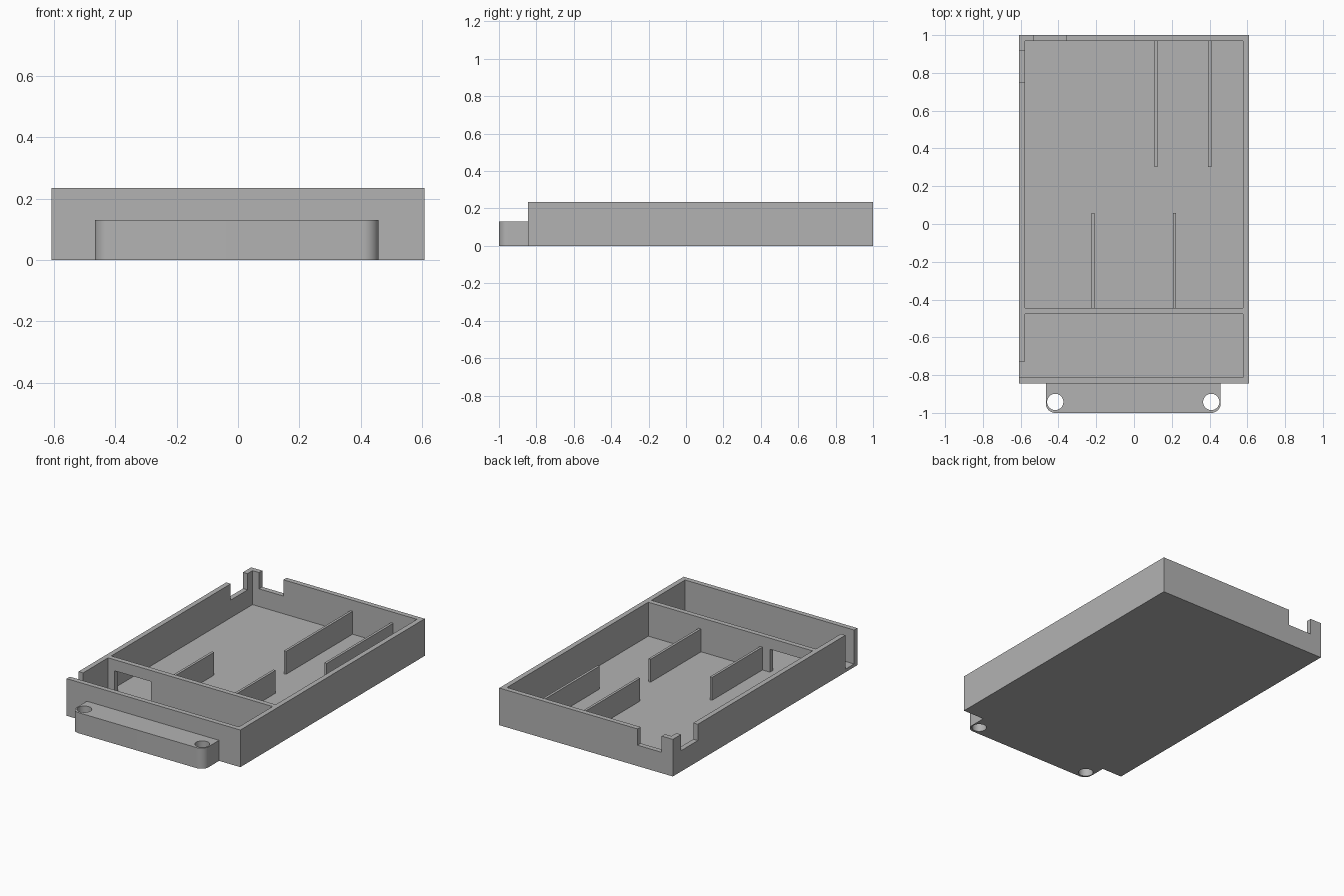
import bpy, bmesh, math

old = bpy.data.objects.get("Cube")
if old:
    bpy.data.objects.remove(old, do_unlink=True)

grey = bpy.data.materials.new("matte grey")
grey.use_nodes = True
colour = (0.45, 0.45, 0.45, 1)
grey.diffuse_color = colour
grey.node_tree.nodes["Principled BSDF"].inputs["Base Color"].default_value = colour

HALF, FRONT, BACK = 0.608, -0.845, 1.0
TOP, FLOOR, WALL = 0.235, 0.02, 0.032
RIB_TOP, SIDE_TOP = 0.165, 0.132
DIV_FRONT, DIV_BACK = -0.477, -0.445
OVER = 0.1                       # cutter overshoot
IN_X, IN_FRONT, IN_BACK = HALF - WALL, FRONT + WALL, BACK - WALL


def finish(name, bm):
    bmesh.ops.recalc_face_normals(bm, faces=bm.faces)
    mesh = bpy.data.meshes.new(name)
    bm.to_mesh(mesh)
    bm.free()
    mesh.materials.append(grey)
    ob = bpy.data.objects.new(name, mesh)
    bpy.context.collection.objects.link(ob)
    return ob


def box(name, x, y, z):
    bm = bmesh.new()
    bmesh.ops.create_cube(bm, size=1)
    for v in bm.verts:
        v.co = [r[0] if c < 0 else r[1] for c, r in zip(v.co, (x, y, z))]
    return finish(name, bm)


def prism(name, outline, z):
    bm = bmesh.new()
    face = bm.faces.new([bm.verts.new((px, py, z[0])) for px, py in outline])
    ext = bmesh.ops.extrude_face_region(bm, geom=[face])
    for v in ext["geom"]:
        if isinstance(v, bmesh.types.BMVert):
            v.co.z = z[1]
    return finish(name, bm)


def arc(cx, cy, r, start, end, n):
    angles = [math.radians(start + (end - start) * i / n) for i in range(n + 1)]
    return [(cx + r * math.cos(a), cy + r * math.sin(a)) for a in angles]


def cut(target, cutter):
    cutter.hide_render = True
    mod = target.modifiers.new("cut", 'BOOLEAN')
    mod.operation, mod.solver, mod.object = 'DIFFERENCE', 'EXACT', cutter
    bpy.context.view_layer.objects.active = target
    bpy.ops.object.modifier_apply(modifier=mod.name)
    bpy.data.objects.remove(cutter, do_unlink=True)


# Tray: solid block with two pockets, leaving walls and a divider
tray = box("tray", (-HALF, HALF), (FRONT, BACK), (0, TOP))
above = (FLOOR, TOP + OVER)
cut(tray, box("main_pocket", (-IN_X, IN_X), (DIV_BACK, IN_BACK), above))
cut(tray, box("front_pocket", (-IN_X, IN_X), (IN_FRONT, DIV_FRONT), above))

# Openings: side slot, divider doorway and the two rim notches
outer_x = (-HALF - OVER, -IN_X + 0.02)
cut(tray, box("side_slot", outer_x, (IN_FRONT, -0.727), above))
cut(tray, box("doorway", (-0.53, -0.277), (DIV_FRONT - 0.02, DIV_BACK + 0.02),
              (FLOOR, RIB_TOP)))
notch_z = (SIDE_TOP, TOP + OVER)
cut(tray, box("side_notch", outer_x, (0.75, 0.918), notch_z))
cut(tray, box("back_notch", (-0.53, -0.36), (IN_BACK - 0.02, BACK + OVER), notch_z))

# Thin ribs standing on the floor
for name, x, y in (("back_rib_right", 0.117, (0.303, IN_BACK)),
                   ("back_rib_left", 0.401, (0.303, IN_BACK)),
                   ("front_rib_right", -0.216, (DIV_BACK, 0.059)),
                   ("front_rib_left", 0.214, (DIV_BACK, 0.059))):
    box(name, (x - 0.008, x + 0.008), y, (FLOOR, RIB_TOP))

# Mounting tab with rounded corners and two through holes
X0, X1, R = -0.467, 0.459, 0.05
outline = ([(X1, FRONT), (X0, FRONT)]
           + arc(X0 + R, -1 + R, R, 180, 270, 10)
           + arc(X1 - R, -1 + R, R, 270, 360, 10))
tab = prism("mounting_tab", outline, (0, 0.13))
for hx in (X0 + R, X1 - R):
    hole = arc(hx, -0.942, 0.043, 0, 360, 40)[:-1]
    cut(tab, prism("tab_hole", hole, (-OVER, 0.13 + OVER)))

bpy.ops.object.select_all(action='DESELECT')
tab.select_set(True)
bpy.context.view_layer.objects.active = tab
bpy.ops.object.shade_smooth_by_angle(angle=math.radians(30))
